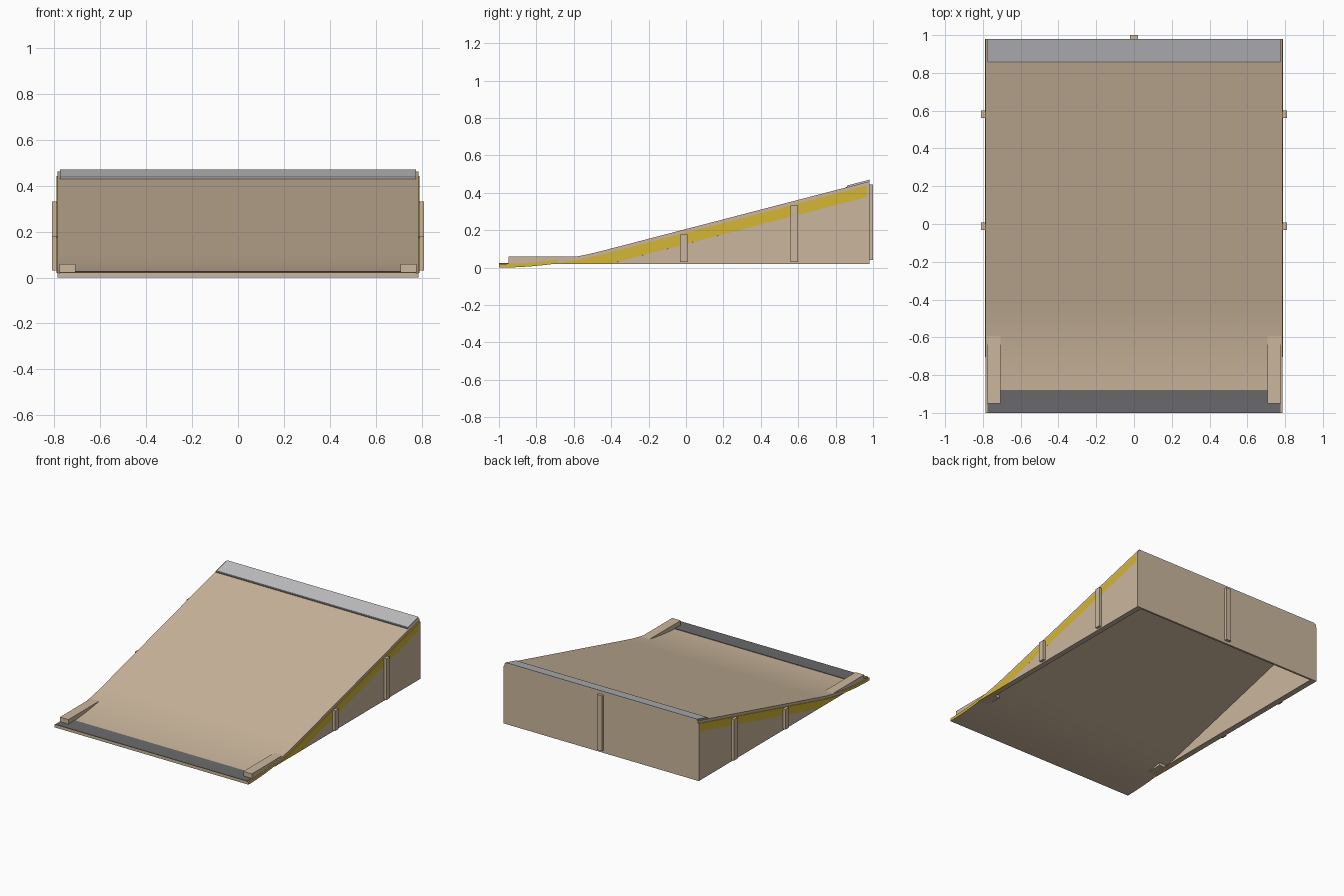
import bpy, bmesh

if "Cube" in bpy.data.objects:
    bpy.data.objects.remove(bpy.data.objects["Cube"])


def material(name, rgb):
    m = bpy.data.materials.new(name)
    m.diffuse_color = (*rgb, 1)
    m.use_nodes = True
    m.node_tree.nodes["Principled BSDF"].inputs["Base Color"].default_value = m.diffuse_color
    return m


TAN = material("tan_paint", (0.60, 0.47, 0.335))
YELLOW = material("yellow_stripe", (0.66, 0.47, 0.035))
STEEL = material("light_steel", (0.53, 0.53, 0.54))
DARK = material("dark_steel", (0.145, 0.145, 0.15))

# Deck surface height: a shallow parabola blending into a straight slope
SLOPE, BLEND, THICK, FLOOR = 0.26, -0.43, 0.02, 0.02


def deck_z(y):
    if y < BLEND:
        return 0.02 + SLOPE / (2 * (BLEND + 1)) * (y + 1) ** 2
    return 0.206 + SLOPE * y


def slab(name, x0, x1, ys, low, high, mat):
    """Slab between two height functions, sampled along y."""
    bm = bmesh.new()
    rings = [[bm.verts.new(p) for p in ((x0, y, low(y)), (x1, y, low(y)),
                                        (x1, y, high(y)), (x0, y, high(y)))] for y in ys]
    for a, b in zip(rings, rings[1:]):
        for i in range(4):
            j = (i + 1) % 4
            bm.faces.new((a[i], a[j], b[j], b[i]))
    bm.faces.new(rings[0])
    bm.faces.new(rings[-1])
    bmesh.ops.recalc_face_normals(bm, faces=bm.faces)
    me = bpy.data.meshes.new(name)
    bm.to_mesh(me)
    bm.free()
    me.materials.append(mat)
    ob = bpy.data.objects.new(name, me)
    bpy.context.collection.objects.link(ob)
    return ob


def box(name, x, y, z, mat):
    return slab(name, x[0], x[1], y, lambda _: z[0], lambda _: z[1], mat)


def steps(a, b, n):
    return [a + (b - a) * i / n for i in range(n + 1)]


def under(depth):
    return lambda y: deck_z(y) - depth


# Curved deck, with the lead-in edge painted yellow on its sides
deck = slab("deck", -0.785, 0.785, steps(-1, BLEND, 20) + [0.98], under(THICK), deck_z, TAN)
deck.data.materials.append(YELLOW)
for f in deck.data.polygons:
    if abs(f.normal.x) > 0.9 and f.center.y < -0.7:
        f.material_index = 1
bpy.context.view_layer.objects.active = deck
deck.select_set(True)
bpy.ops.object.shade_smooth_by_angle()

# Metal plates at the entry and the top edge
slab("entry_plate", -0.775, 0.775, steps(-1, -0.88, 4), under(0.001), under(-0.004), DARK)
slab("top_plate", -0.775, 0.775, [0.86, 0.98], under(0.002), under(-0.009), STEEL)
box("top_plate_seam", (-0.775, 0.775), (0.855, 0.86),
    (deck_z(0.855) - 0.002, deck_z(0.855) + 0.003), DARK)

# Back wall and its rib
box("back_wall", (-0.79, 0.79), (0.965, 0.98), (FLOOR, 0.441), TAN)
box("back_rib", (-0.02, 0.02), (0.978, 1.0), (0.04, 0.445), TAN)

for side, s in (("left", -1), ("right", 1)):
    def span(a, b):
        return sorted((s * a, s * b))

    # Side wall: yellow band under the deck, tan panel below
    slab(side + "_stripe", *span(0.775, 0.79), steps(-0.704, BLEND, 10) + [-0.408, 0.97],
         lambda y: max(FLOOR, deck_z(y) - 0.08), under(THICK), YELLOW)
    slab(side + "_wall", *span(0.775, 0.79), [-0.408, 0.97],
         lambda y: FLOOR, under(0.08), TAN)
    # Inner lining hides the band from inside, and a rail runs along the foot
    slab(side + "_lining", *span(0.771, 0.776), steps(-0.7, BLEND, 8) + [0.97],
         lambda y: FLOOR, under(THICK - 0.001), TAN)
    box(side + "_foot_rail", span(0.75, 0.776), (-0.69, 0.97), (FLOOR, FLOOR + 0.006), TAN)
    # Upright ribs
    for part, y, top in (("front", -0.013, 0.178), ("rear", 0.58, 0.332)):
        box(f"{side}_{part}_rib", span(0.785, 0.81), (y - 0.02, y + 0.02), (0.03, top), TAN)
    # Flat-topped wheel guide that sinks into the rising deck
    box(side + "_curb", span(0.708, 0.777), (-0.95, -0.575), (0.021, 0.058), TAN)
